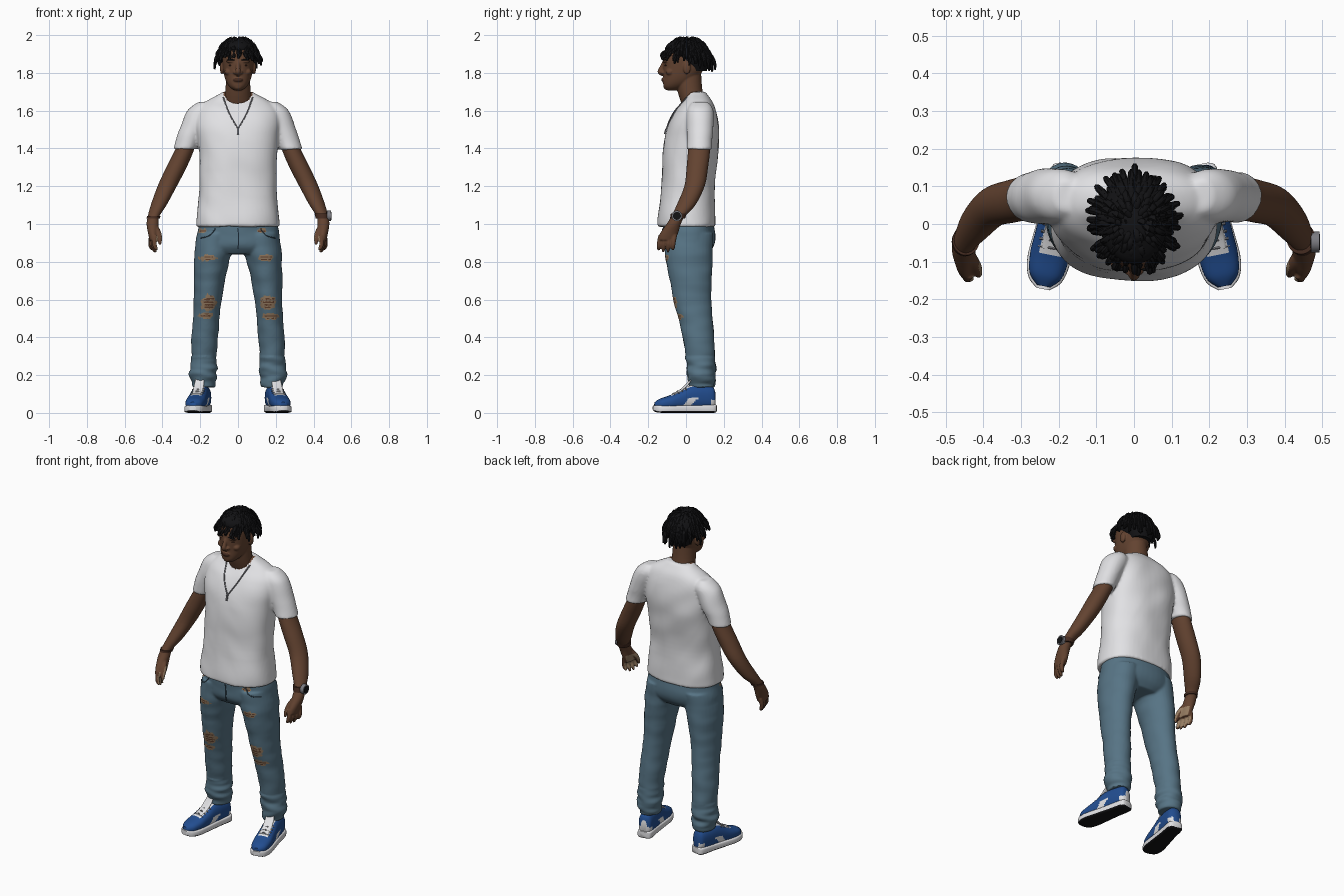
import bpy, bmesh, math, random
from mathutils import Matrix, Vector, noise
from mathutils.bvhtree import BVHTree

random.seed(4)
if "Cube" in bpy.data.objects:
    bpy.data.objects.remove(bpy.data.objects["Cube"])


def material(name, *rgb):
    m = bpy.data.materials.new(name)
    m.use_nodes = True
    m.diffuse_color = (*rgb, 1)
    m.node_tree.nodes["Principled BSDF"].inputs["Base Color"].default_value = (*rgb, 1)
    return m


skin = material("brown skin", .125, .056, .03)
dark_skin = material("dark skin", .06, .025, .015)
cotton = material("white cotton", .76, .76, .78)
denim = material("blue denim", .095, .175, .235)
seam = material("dark denim", .045, .085, .12)
thread = material("frayed tan", .3, .2, .12)
blue = material("shoe blue", .016, .075, .28)
black = material("black", .006, .006, .007)
metal = material("grey metal", .2, .2, .22)


def spline(pts, sub):
    """Catmull-Rom resampling of points with any number of components."""
    out = []
    for i in range(len(pts) - 1):
        a, b, c, d = (pts[min(max(i + k, 0), len(pts) - 1)] for k in (-1, 0, 1, 2))
        for s in range(sub):
            t = s / sub
            out.append([q + t / 2 * (r - p + t * (2 * p - 5 * q + 4 * r - u + t * (3 * (q - r) + u - p)))
                        for p, q, r, u in zip(a, b, c, d)])
    return out + [list(pts[-1])]


def loft(bm, pts, axis=None, n=32, power=2, sub=5, m=Matrix()):
    """Closed loft; rings lie across the given axis, or across the path itself."""
    pts = spline(pts, sub)
    rings = []
    for i, p in enumerate(pts):
        centre = Vector(p[:3])
        if axis == "z":
            u, v = Vector((1, 0, 0)), Vector((0, 1, 0))
        elif axis == "y":
            u, v = Vector((1, 0, 0)), Vector((0, 0, 1))
        else:
            t = Vector(pts[min(i + 1, len(pts) - 1)][:3]) - Vector(pts[max(i - 1, 0)][:3])
            u = t.orthogonal().normalized() if abs(t.x) > .95 * t.length else t.cross(Vector((1, 0, 0))).normalized()
            v = t.cross(u).normalized()
        ring = []
        for k in range(n):
            a = math.tau * k / n
            c, s = (math.copysign(abs(f) ** (2 / power), f) for f in (math.cos(a), math.sin(a)))
            ring.append(bm.verts.new(m @ (centre + u * c * max(p[3], .001) + v * s * max(p[-1], .001))))
        rings.append(ring)
    for a, b in zip(rings, rings[1:]):
        for k in range(n):
            bm.faces.new((a[k], a[k - 1], b[k - 1], b[k]))
    bm.faces.new(rings[0])
    bm.faces.new(rings[-1])


def ball(bm, centre, size):
    m = Matrix.Translation(centre) @ Matrix.Diagonal((*size, 1))
    bmesh.ops.create_uvsphere(bm, u_segments=16, v_segments=10, radius=1, matrix=m)


def finish(bm, name, mats, voxel=0, rule=None, fold=None):
    """Make the object, optionally fusing its lofts, folding the cloth and colouring faces."""
    bmesh.ops.recalc_face_normals(bm, faces=bm.faces)
    me = bpy.data.meshes.new(name)
    bm.to_mesh(me)
    bm.free()
    ob = bpy.data.objects.new(name, me)
    bpy.context.collection.objects.link(ob)
    if voxel:
        r = ob.modifiers.new("fuse", "REMESH")
        r.mode, r.voxel_size = "VOXEL", voxel
        s = ob.modifiers.new("soften", "SMOOTH")
        s.factor, s.iterations = .5, 5
        bpy.context.view_layer.objects.active = ob
        for mod in ("fuse", "soften"):
            bpy.ops.object.modifier_apply(modifier=mod)
        me = ob.data
    if fold:
        normals = [v.normal.copy() for v in me.vertices]
        for v, nrm in zip(me.vertices, normals):
            v.co += nrm * fold(v.co)
    me.materials.clear()
    for mt in mats:
        me.materials.append(mt)
    if rule:
        for p in me.polygons:
            p.material_index = rule(p.center, p.normal)
    bpy.ops.object.select_all(action="DESELECT")
    ob.select_set(True)
    bpy.context.view_layer.objects.active = ob
    bpy.ops.object.shade_smooth_by_angle(angle=math.radians(50))
    return ob


def surface_line(bm, ob, pts, r):
    """Thin cord laid over the front of an object along x, z points."""
    tree = BVHTree.FromPolygons([v.co for v in ob.data.vertices], [p.vertices for p in ob.data.polygons])
    path = []
    for x, z in spline(pts, 8):
        hit = tree.ray_cast(Vector((x, -1, z)), Vector((0, 1, 0)))[0]
        if hit:
            path.append((x, hit.y - r / 2, z, r))
    loft(bm, path, n=6, sub=1)


sides = {"left": 1, "right": -1}
mirror = {s: Matrix.Diagonal((s, 1, 1, 1)) for s in (1, -1)}

# T-shirt: torso and two sleeves
bm = bmesh.new()
loft(bm, [(0, .003, .985, .222, .155), (0, .003, 1.05, .218, .152), (0, .01, 1.2, .203, .14),
          (0, .022, 1.35, .206, .145), (0, .032, 1.45, .213, .145), (0, .04, 1.53, .222, .132),
          (0, .052, 1.6, .212, .107), (0, .065, 1.65, .165, .077), (0, .06, 1.69, .095, .052),
          (0, .055, 1.7, .08, .045)], "z", 48, 2.4)
for s in mirror:
    loft(bm, [(.18, .075, 1.645, .03, .04), (.195, .075, 1.6, .075, .07), (.24, .075, 1.5, .07, .072),
              (.264, .072, 1.44, .064, .068), (.28, .07, 1.395, .06, .067)], "z", m=mirror[s])
shirt = finish(bm, "t_shirt", [cotton, skin], .008,
               lambda c, n: int(c.y < .06 and (c.x / .078) ** 2 + ((c.z - 1.705) / .068) ** 2 < 1),
               lambda c: .006 * noise.noise((c.x * 9 + c.z * 4, c.y * 9, c.z * 7)))

# Jeans: pelvis and legs, with ripped patches on the front
rips = [(.15, .82, .042, .017), (.158, .585, .042, .038), (.172, .51, .045, .018), (.13, .965, .025, .012),
        (-.16, .82, .045, .017), (-.155, .58, .04, .045), (-.17, .515, .04, .017), (-.19, .965, .025, .012)]


def jeans_rule(c, n):
    if n.y > -.25:
        return 0
    for x, z, w, h in rips:
        d = ((c.x - x) / w) ** 2 + ((c.z - z) / h) ** 2 + .7 * noise.noise(c * 60)
        if d < 1:
            return 2 if d < .45 and math.sin(c.z * 420) > 0 else 1
    return 0


def jeans_fold(c):
    low = max(0, 1 - abs(c.z - .2) / .16)
    return (.004 + .009 * low) * noise.noise((c.x * 9, c.y * 9, c.z * (16 + 14 * (c.z < .3))))


bm = bmesh.new()
loft(bm, [(0, .015, .84, .13, .1), (0, .015, .88, .215, .13), (0, .017, .94, .219, .137),
          (0, .01, 1.02, .203, .135)], "z", 48, 2.3)
for s in mirror:
    loft(bm, [(.115, .015, .95, .1, .13), (.132, .015, .85, .1, .125), (.14, .017, .8, .092, .123),
              (.152, .025, .7, .083, .11), (.16, .033, .6, .073, .101), (.168, .05, .5, .07, .09),
              (.175, .065, .4, .07, .084), (.18, .076, .3, .067, .077), (.182, .08, .22, .072, .077),
              (.182, .083, .17, .067, .072), (.18, .085, .135, .058, .064)], "z", m=mirror[s])
jeans = finish(bm, "jeans", [denim, thread, skin], .0065, jeans_rule, jeans_fold)

# Fly and pocket seams
bm = bmesh.new()
surface_line(bm, jeans, [(0, .975), (.003, .92), (0, .87)], .003)
for s in mirror:
    surface_line(bm, jeans, [(s * .12, .975), (s * .15, .94), (s * .2, .925)], .003)
finish(bm, "jeans_seams", [seam])

# Arms and hands with paler palms
for side, s in sides.items():
    m = mirror[s]
    bm = bmesh.new()
    loft(bm, [(.25, .075, 1.5, .045, .05), (.28, .07, 1.4, .05, .058), (.326, .06, 1.3, .054, .057),
              (.375, .045, 1.2, .051, .054), (.42, 0, 1.1, .042, .05), (.447, -.042, 1.04, .031, .036),
              (.452, -.065, 1, .032, .038), (.449, -.09, .95, .027, .048), (.447, -.103, .915, .022, .045)],
         "z", m=m)
    for i in range(4):
        y, x = -.142 + i * .025, .437 + i * .007
        tip = .862 - .012 * (i in (1, 2))
        loft(bm, [(x, y + .008, .94, .0125), (x + .006, y, .9, .0125), (x, y - .002, .875, .011),
                  (x - .01, y - .003, tip, .006)], n=12, m=m)
    loft(bm, [(.44, -.08, .985, .017), (.421, -.11, .95, .016), (.414, -.13, .915, .012),
              (.413, -.137, .89, .007)], n=12, m=m)
    finish(bm, side + "_arm", [skin, thread], .0045,
           lambda c, n: int(c.z < .965 and n.x * s < -.6))

# Watch on the left wrist, bracelet on the right
bm = bmesh.new()
loft(bm, [(.448, -.045, 1.028, .036, .04), (.443, -.038, 1.056, .038, .042)], "z", sub=1)
finish(bm, "watch_strap", [dark_skin])
for name, r, depth, mt in (("watch_case", .028, .022, metal), ("watch_face", .021, .026, black)):
    bm = bmesh.new()
    turn = Matrix.Translation((.481, -.048, 1.043)) @ Matrix.Rotation(math.pi / 2, 4, "Y")
    bmesh.ops.create_cone(bm, cap_ends=True, segments=24, radius1=r, radius2=r, depth=depth, matrix=turn)
    finish(bm, name, [mt])
bm = bmesh.new()
loft(bm, [(-.449, -.047, 1.03, .035, .039), (-.446, -.043, 1.042, .036, .04)], "z", sub=1)
finish(bm, "bracelet", [dark_skin])

# Head, neck, nose, brow and ears
bm = bmesh.new()
loft(bm, [(0, .05, 1.6, .075, .06), (0, .022, 1.7, .067, .066), (0, .01, 1.8, .062, .07)], "z")
loft(bm, [(0, -.075, 1.708, .022, .028), (0, -.062, 1.725, .044, .056), (0, -.043, 1.75, .061, .078),
          (0, -.025, 1.785, .073, .095), (0, -.012, 1.83, .08, .11), (0, -.008, 1.88, .083, .113),
          (0, 0, 1.92, .08, .106), (0, .004, 1.96, .058, .078), (0, .004, 1.982, .02, .03)], "z", 40, 2.2)
loft(bm, [(0, -.117, 1.855, .01), (0, -.13, 1.825, .012), (0, -.137, 1.806, .014), (0, -.12, 1.793, .012)], n=16)
ball(bm, (0, -.116, 1.763), (.027, .016, .013))
ball(bm, (0, -.101, 1.724), (.024, .018, .014))
for s in mirror:
    ball(bm, (s * .016, -.123, 1.802), (.011, .013, .009))
    ball(bm, (s * .036, -.108, 1.862), (.028, .015, .009))
    ball(bm, (s * .05, -.085, 1.805), (.022, .023, .018))
    ball(bm, (s * .085, .005, 1.825), (.011, .02, .032))
finish(bm, "head", [skin, dark_skin], .004,
       lambda c, n: int(c.y < -.105 and (c.x / .026) ** 2 + ((c.z - 1.763) / .011) ** 2 < 1))

# Eyes and eyebrows
for part, z, y, size, mt in (("eye", 1.84, -.103, (.014, .011, .005), dark_skin),
                             ("eyebrow", 1.868, -.113, (.024, .012, .005), black)):
    bm = bmesh.new()
    for s in mirror:
        ball(bm, (s * .036, y, z), size)
    finish(bm, part + "s", [mt])

# Hair: scalp cap and twisted locks radiating from the crown
bm = bmesh.new()
loft(bm, [(0, .055, 1.81, .06, .055), (0, .035, 1.86, .085, .085), (0, .012, 1.905, .092, .112),
          (0, 0, 1.95, .08, .1), (0, 0, 1.985, .03, .04)], "z")
count = 210
for i in range(count):
    r, a = math.sqrt((i + .5) / count), i * 2.4 + random.uniform(-.15, .15)
    out = Vector((math.cos(a), math.sin(a), 0))
    base = Vector((.075 * r * out.x, .008 + .092 * r * out.y, 1.97 - .08 * r * r))
    reach = random.uniform(.038, .055)
    drop = random.uniform(.6, 1.15) * (.62 + .38 * out.y) * (.3 + .7 * r)
    mid = base + out * reach * .6 + Vector((0, 0, .016 * (1 - r * r)))
    end = base + out * reach - Vector((0, 0, .045 * drop))
    tip = end + out * .003 - Vector((0, 0, .045 * drop))
    loft(bm, [(*base, .008), (*mid, .009), (*end, .0085), (*tip, .005)], n=7, sub=3)
finish(bm, "hair_locks", [black])

# Chain necklace with pendant
bm = bmesh.new()
for s in mirror:
    surface_line(bm, shirt, [(s * .078, 1.67), (s * .045, 1.585), (0, 1.505)], .004)
surface_line(bm, shirt, [(0, 1.505), (0, 1.475)], .006)
finish(bm, "necklace", [metal])


# Shoes: soles with black treads, uppers with white panels and laces
def upper_rule(c):
    if abs(c.x) < .027 and -.085 < c.y < .05 and c.z > .075:
        return 1
    swoop = abs(c.y - .015 - (c.z - .06) * .9) < .024 and c.z < .085
    return int(swoop or (c.y > .125 and c.z < .07))


for side, s in sides.items():
    m = mirror[s] @ Matrix.Translation((.207, 0, 0)) @ Matrix.Rotation(.2, 4, "Z")
    inv = m.inverted()
    bm = bmesh.new()
    loft(bm, [(0, .162, .025, .022, .018), (0, .145, .022, .042, .022), (0, .06, .021, .046, .021),
              (0, -.03, .02, .053, .02), (0, -.1, .02, .057, .02), (0, -.15, .021, .045, .019),
              (0, -.176, .026, .018, .014)], "y", 32, 5, m=m)
    finish(bm, side + "_shoe_sole", [cotton, black], rule=lambda c, n: int(n.z < -.5 or c.z < .009))
    bm = bmesh.new()
    loft(bm, [(0, .157, .07, .018, .04), (0, .14, .08, .038, .06), (0, .08, .083, .045, .066),
              (0, .02, .08, .047, .064), (0, -.035, .067, .05, .05), (0, -.09, .055, .052, .037),
              (0, -.14, .047, .043, .028), (0, -.168, .04, .018, .017)], "y", 48, 2.4, 8, m)
    finish(bm, side + "_shoe_upper", [blue, cotton], rule=lambda c, n: upper_rule(inv @ c))
    bm = bmesh.new()
    loft(bm, [(0, -.07, .1, .024, .004), (0, -.03, .118, .026, .006), (0, .01, .155, .026, .007),
              (0, .025, .18, .022, .006)], "y", 16, 3, m=m)
    finish(bm, side + "_shoe_tongue", [cotton])
    bm = bmesh.new()
    for k in range(4):
        y, z = -.065 + k * .02, .1 + k * .01
        loft(bm, [(-.034, y, z - .008, .004), (0, y, z + .005, .004), (.034, y, z - .008, .004)], n=6, m=m)
    finish(bm, side + "_shoe_laces", [metal])
